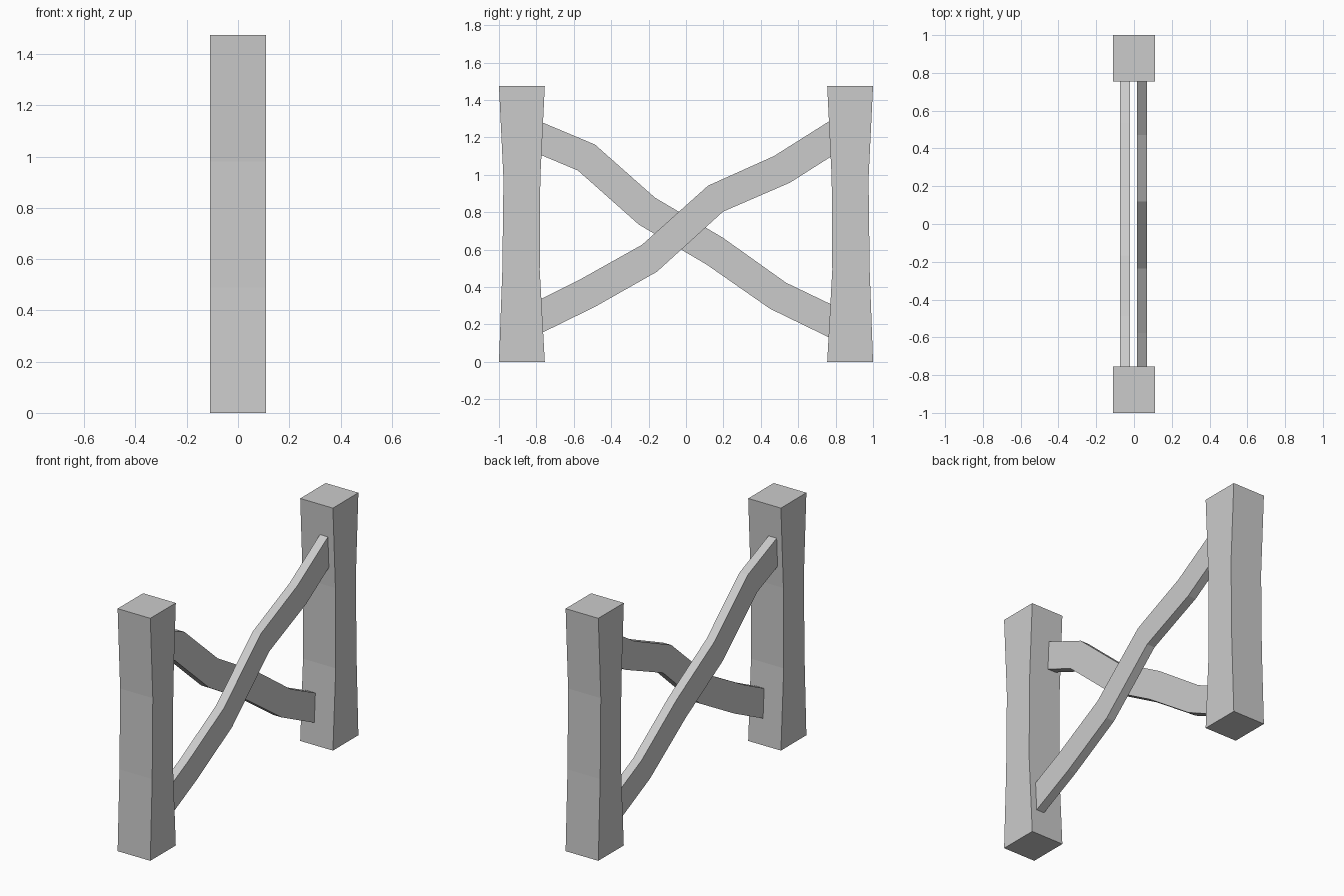
import bpy, bmesh

if "Cube" in bpy.data.objects:
    bpy.data.objects.remove(bpy.data.objects["Cube"])


def slab(name, sections, x0, x1):
    """Loft a board through (y,z)-(y,z) cross-cuts, spanning x0..x1."""
    bm = bmesh.new()
    rings = []
    for (ya, za), (yb, zb) in sections:
        rings.append([bm.verts.new(p) for p in
                      ((x0, ya, za), (x1, ya, za), (x1, yb, zb), (x0, yb, zb))])
    for a, b in zip(rings, rings[1:]):
        for i in range(4):
            j = (i + 1) % 4
            bm.faces.new((a[i], a[j], b[j], b[i]))
    bm.faces.new(rings[0])
    bm.faces.new(rings[-1])
    bmesh.ops.recalc_face_normals(bm, faces=bm.faces)
    mesh = bpy.data.meshes.new(name)
    bm.to_mesh(mesh)
    bm.free()
    obj = bpy.data.objects.new(name, mesh)
    bpy.context.collection.objects.link(obj)
    return obj


# Posts: slightly waisted timbers, (height, outer y, inner y)
waist = [(0, 1.0, 0.755), (0.49, 0.982, 0.782), (0.98, 0.976, 0.779), (1.475, 1.0, 0.755)]
for name, s in (("left_post", -1), ("right_post", 1)):
    slab(name, [((s * o, z), (s * i, z)) for z, o, i in waist], -0.11, 0.11)

# Crossed braces: upper and lower edge points, ends buried in the posts
rising = [((-0.91, 0.27), (-0.83, 0.126)), ((-0.578, 0.434), (-0.487, 0.294)),
          ((-0.235, 0.626), (-0.155, 0.482)), ((0.118, 0.942), (0.198, 0.803)),
          ((0.47, 1.10), (0.556, 0.958)), ((0.83, 1.327), (0.91, 1.183))]
falling = [((-0.83, 1.306), (-0.92, 1.166)), ((-0.487, 1.162), (-0.578, 1.023)),
           ((-0.166, 0.878), (-0.251, 0.733)), ((0.198, 0.663), (0.112, 0.519)),
           ((0.535, 0.423), (0.449, 0.284)), ((0.91, 0.243), (0.83, 0.099))]
slab("rising_brace", rising, 0.016, 0.07)
slab("falling_brace", falling, -0.075, -0.02)
